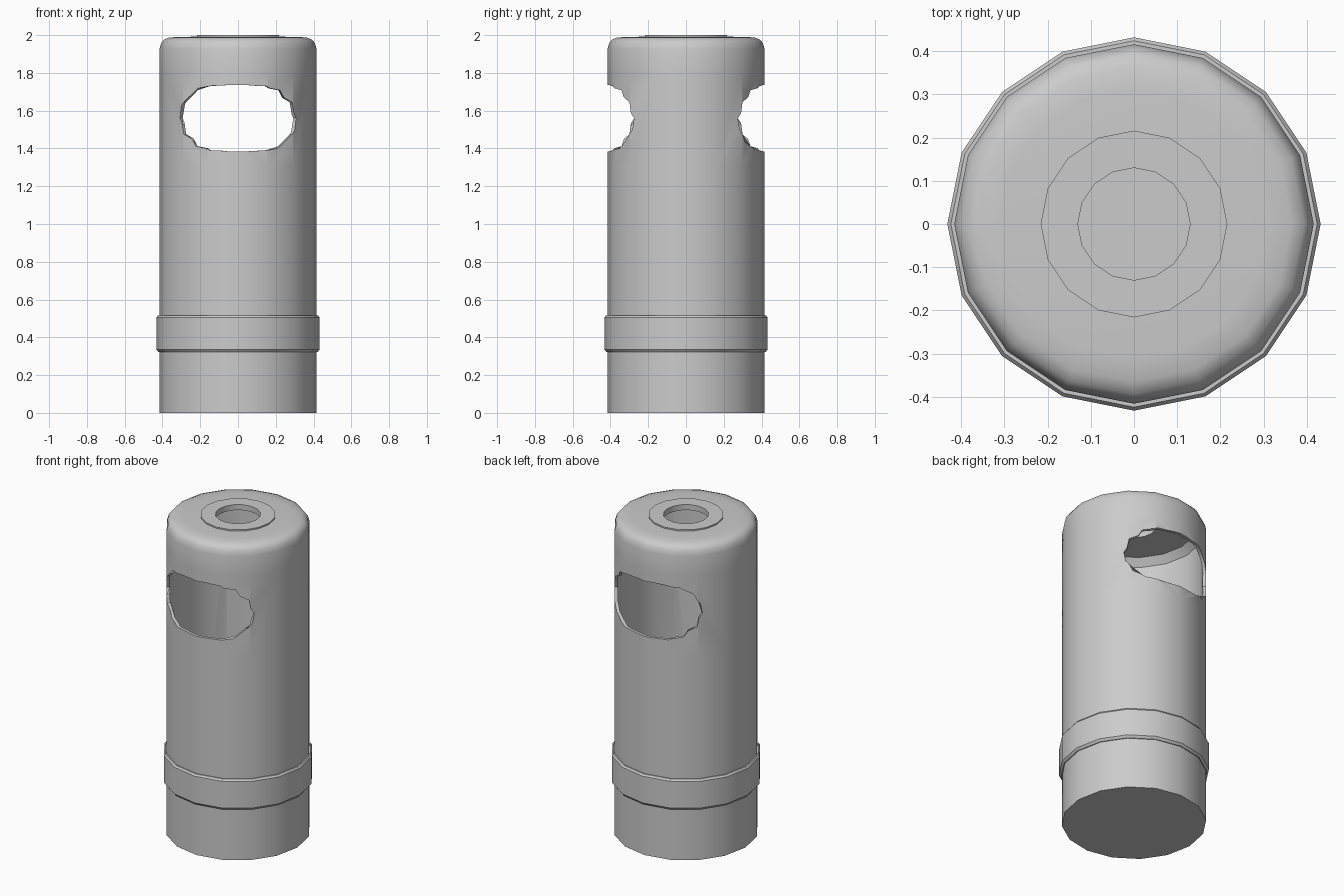
import bpy, bmesh
from math import sin, cos, pi, asin, tan, radians

if "Cube" in bpy.data.objects:
    bpy.data.objects.remove(bpy.data.objects["Cube"])

SIDES = 16


def new_object(name, bm):
    bmesh.ops.recalc_face_normals(bm, faces=bm.faces)
    mesh = bpy.data.meshes.new(name)
    bm.to_mesh(mesh)
    bm.free()
    obj = bpy.data.objects.new(name, mesh)
    bpy.context.collection.objects.link(obj)
    return obj


def lathe(name, profile, closed=False):
    """Spin (radius, z) points; radius 0 becomes a pole, so the end is capped."""
    bm = bmesh.new()
    rings = []
    for r, z in profile:
        if r == 0:
            rings.append([bm.verts.new((0, 0, z))] * SIDES)
        else:
            rings.append([bm.verts.new((r * cos(2 * pi * i / SIDES), r * sin(2 * pi * i / SIDES), z))
                          for i in range(SIDES)])
    pairs = list(zip(rings, rings[1:]))
    if closed:
        pairs.append((rings[-1], rings[0]))
    for a, b in pairs:
        for i in range(SIDES):
            j = (i + 1) % SIDES
            bm.faces.new(list(dict.fromkeys((a[i], a[j], b[j], b[i]))))
    return new_object(name, bm)


def smooth(obj):
    bpy.ops.object.select_all(action='DESELECT')
    obj.select_set(True)
    bpy.context.view_layer.objects.active = obj
    bpy.ops.object.shade_smooth_by_angle(angle=radians(35))


# hollow body: outer skin with rounded shoulder, top hole, inner skin
body = lathe("body", [
    (0, 0), (0.416, 0), (0.416, 1.30), (0.416, 1.80), (0.416, 1.925), (0.408, 1.955),
    (0.394, 1.975), (0.365, 1.987), (0.31, 1.991), (0.13, 1.992),
    (0.13, 1.965), (0.36, 1.965), (0.397, 1.92), (0.397, 0.02), (0, 0.02)])

# window outline, one quadrant mirrored round, cut radially front and back
R, ZC = 0.416, 1.56
quad = [(0.31, 0), (0.288, 0.085), (0.228, 0.148), (0.15, 0.17), (0.06, 0.175)]
outline = quad + [(-x, z) for x, z in reversed(quad)]
outline += [(x, -z) for x, z in reversed(outline[1:-1])]
for side in (-1, 1):
    bm = bmesh.new()
    loops = [[bm.verts.new((tan(asin(x / R)) * y, side * y, ZC + z)) for x, z in outline]
             for y in (0.15, 0.6)]
    n = len(outline)
    for loop in loops:
        bm.faces.new(loop)
    for i in range(n):
        j = (i + 1) % n
        bm.faces.new((loops[0][i], loops[0][j], loops[1][j], loops[1][i]))
    cutter = new_object("window_cutter", bm)
    cutter.hide_render = True
    mod = body.modifiers.new("window", 'BOOLEAN')
    mod.operation = 'DIFFERENCE'
    mod.solver = 'EXACT'
    mod.object = cutter
    bpy.context.view_layer.objects.active = body
    bpy.ops.object.modifier_apply(modifier=mod.name)
    bpy.data.objects.remove(cutter)
smooth(body)

# raised collar around the top hole
smooth(lathe("hole_collar", [(0.13, 1.97), (0.13, 2.0), (0.216, 2.0), (0.216, 1.97)], closed=True))

# bevelled band near the base
smooth(lathe("base_band", [
    (0.405, 0.322), (0.421, 0.322), (0.432, 0.336), (0.432, 0.505),
    (0.424, 0.516), (0.405, 0.516)], closed=True))
